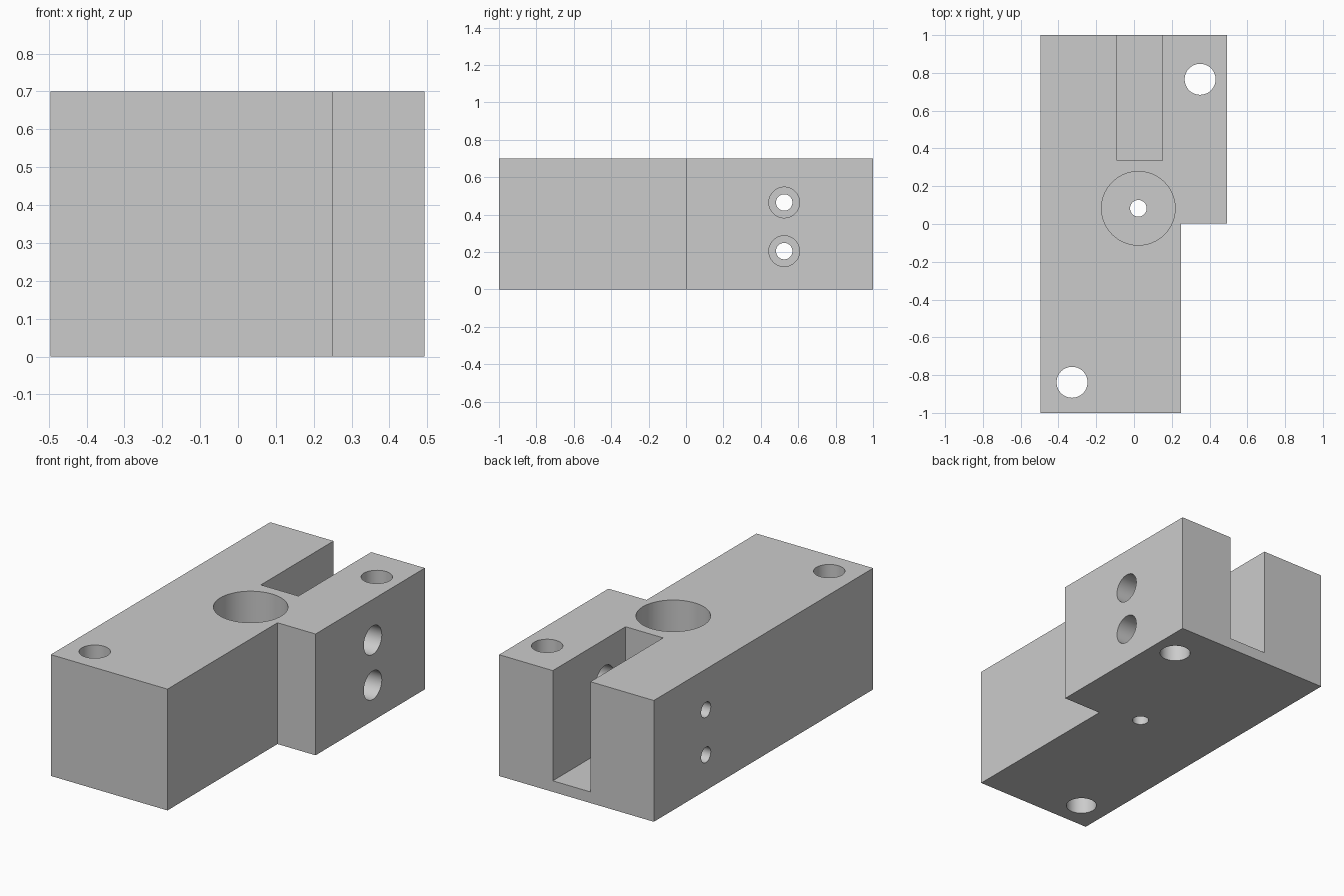
import bpy
import bmesh
from math import radians
from mathutils import Matrix, Vector

cube = bpy.data.objects.get("Cube")
if cube:
    bpy.data.objects.remove(cube, do_unlink=True)

# Single plain grey finish
grey = bpy.data.materials.new("plain grey")
grey.use_nodes = True
colour = (0.6, 0.6, 0.6, 1)
grey.diffuse_color = colour
grey.node_tree.nodes["Principled BSDF"].inputs["Base Color"].default_value = colour

HEIGHT = 0.70
OVER = 0.1  # cutter overshoot beyond open faces


def add_object(name, bm):
    bmesh.ops.recalc_face_normals(bm, faces=bm.faces)
    mesh = bpy.data.meshes.new(name)
    bm.to_mesh(mesh)
    bm.free()
    mesh.materials.append(grey)
    obj = bpy.data.objects.new(name, mesh)
    bpy.context.collection.objects.link(obj)
    return obj


def cylinder(name, start, end, radius):
    start, end = Vector(start), Vector(end)
    axis = end - start
    turn = axis.to_track_quat('Z', 'Y').to_matrix().to_4x4()
    bm = bmesh.new()
    bmesh.ops.create_cone(bm, cap_ends=True, segments=64, radius1=radius,
                          radius2=radius, depth=axis.length,
                          matrix=Matrix.Translation((start + end) / 2) @ turn)
    return add_object(name, bm)


def extruded(name, outline, bottom, top):
    bm = bmesh.new()
    base = bm.faces.new([bm.verts.new((x, y, bottom)) for x, y in outline])
    grown = bmesh.ops.extrude_face_region(bm, geom=[base])["geom"]
    bmesh.ops.translate(bm, vec=(0, 0, top - bottom),
                        verts=[v for v in grown if isinstance(v, bmesh.types.BMVert)])
    return add_object(name, bm)


# Stepped block
left, right, step_x, step_y = -0.495, 0.493, 0.25, 0.003
block = extruded("stepped_block", [(left, -1), (step_x, -1), (step_x, step_y),
                                   (right, step_y), (right, 1), (left, 1)], 0, HEIGHT)

# Open slot at the back
slot_left, slot_right, slot_front = -0.09, 0.15, 0.337
cutters = [extruded("slot_cutter", [(slot_left, slot_front), (slot_right, slot_front),
                                    (slot_right, 1 + OVER), (slot_left, 1 + OVER)],
                    0.064, HEIGHT + OVER)]

# Vertical bore, its small drain hole and the two mounting holes
for name, x, y, floor, radius in [("bore", 0.023, 0.083, 0.1, 0.195),
                                  ("drain", 0.023, 0.083, -OVER, 0.044),
                                  ("back_mount", 0.35, 0.766, -OVER, 0.082),
                                  ("front_mount", -0.328, -0.838, -OVER, 0.082)]:
    cutters.append(cylinder(name + "_cutter", (x, y, floor), (x, y, HEIGHT + OVER), radius))

# Cross holes: wide on the left wall, narrow through the right wall
middle = (slot_left + slot_right) / 2
for z in (0.205, 0.465):
    cutters.append(cylinder("wide_cross_cutter", (middle, 0.525, z),
                            (right + OVER, 0.525, z), 0.082))
    cutters.append(cylinder("narrow_cross_cutter", (left - OVER, 0.525, z),
                            (middle, 0.525, z), 0.044))

# Cut everything, then discard the cutters
bpy.ops.object.select_all(action='DESELECT')
block.select_set(True)
bpy.context.view_layer.objects.active = block
for cutter in cutters:
    cutter.hide_render = True
    cut = block.modifiers.new(cutter.name, 'BOOLEAN')
    cut.operation = 'DIFFERENCE'
    cut.solver = 'EXACT'
    cut.object = cutter
    bpy.ops.object.modifier_apply(modifier=cut.name)
    bpy.data.objects.remove(cutter, do_unlink=True)

bpy.ops.object.shade_smooth_by_angle(angle=radians(30))
